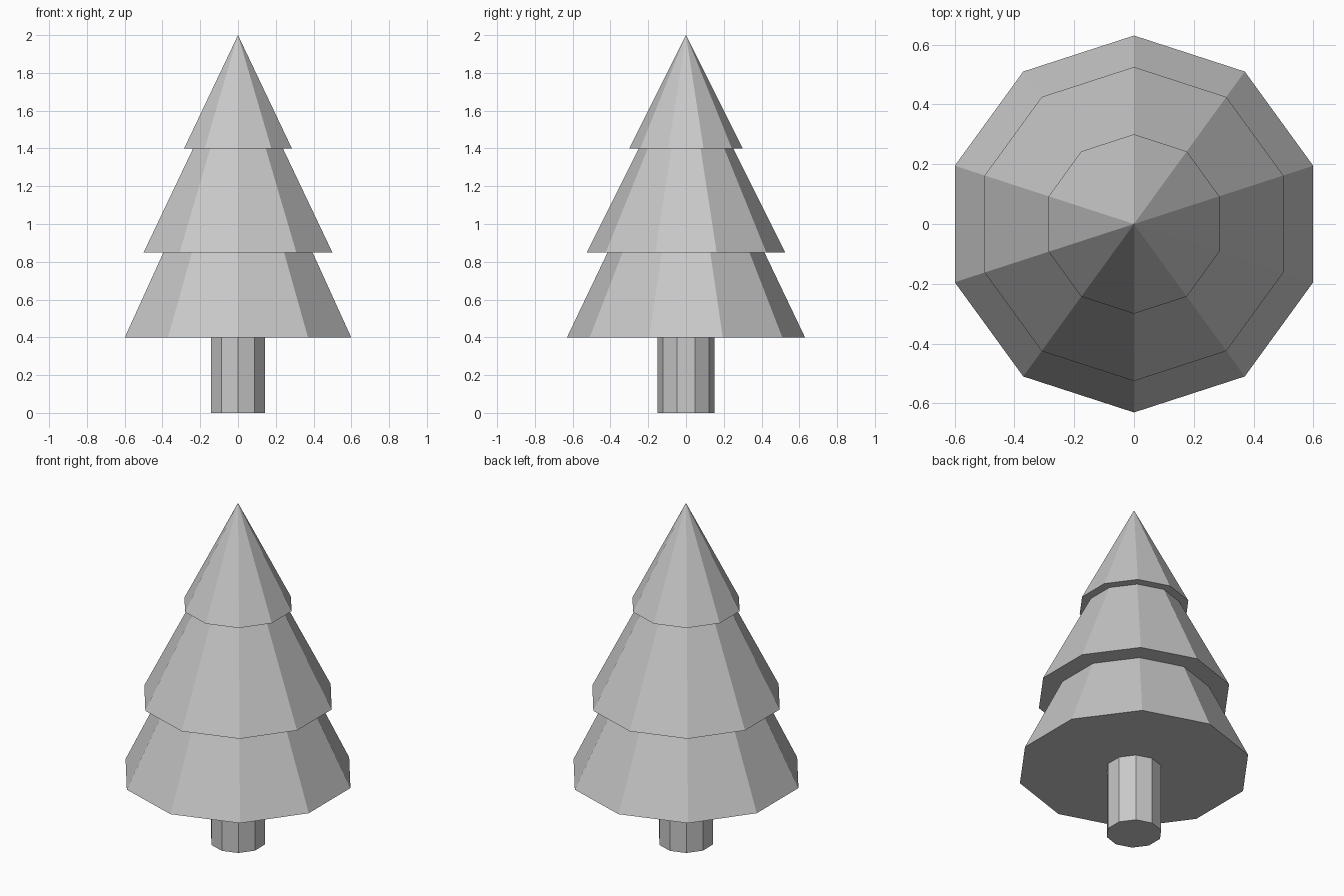
import bpy
import bmesh

cube = bpy.data.objects.get("Cube")
if cube:
    bpy.data.objects.remove(cube, do_unlink=True)

SIDES = 10

# One plain grey for the whole tree
grey = bpy.data.materials.new("plain_grey")
colour = (0.58, 0.58, 0.58, 1)
grey.diffuse_color = colour
grey.use_nodes = True
grey.node_tree.nodes["Principled BSDF"].inputs["Base Color"].default_value = colour


def frustum(name, bottom, top, r_bottom, r_top):
    """Closed, flat-shaded ten-sided frustum with corners on the y axis."""
    bm = bmesh.new()
    bmesh.ops.create_cone(bm, cap_ends=True, segments=SIDES, radius1=r_bottom,
                          radius2=r_top, depth=top - bottom)
    bmesh.ops.translate(bm, verts=bm.verts, vec=(0, 0, (top + bottom) / 2))
    # A pointed tip collapses to a single vertex
    bmesh.ops.remove_doubles(bm, verts=bm.verts, dist=1e-5)
    bmesh.ops.recalc_face_normals(bm, faces=bm.faces)
    mesh = bpy.data.meshes.new(name)
    bm.to_mesh(mesh)
    bm.free()
    mesh.materials.append(grey)
    obj = bpy.data.objects.new(name, mesh)
    bpy.context.collection.objects.link(obj)
    return obj


# Trunk
frustum("trunk", 0, 0.4, 0.15, 0.15)

# Foliage tiers, each ending under the overhang of the next
frustum("lower_foliage", 0.4, 0.85, 0.63, 0.415)
frustum("middle_foliage", 0.85, 1.4, 0.525, 0.25)
frustum("top_foliage", 1.4, 2.0, 0.3, 0)
